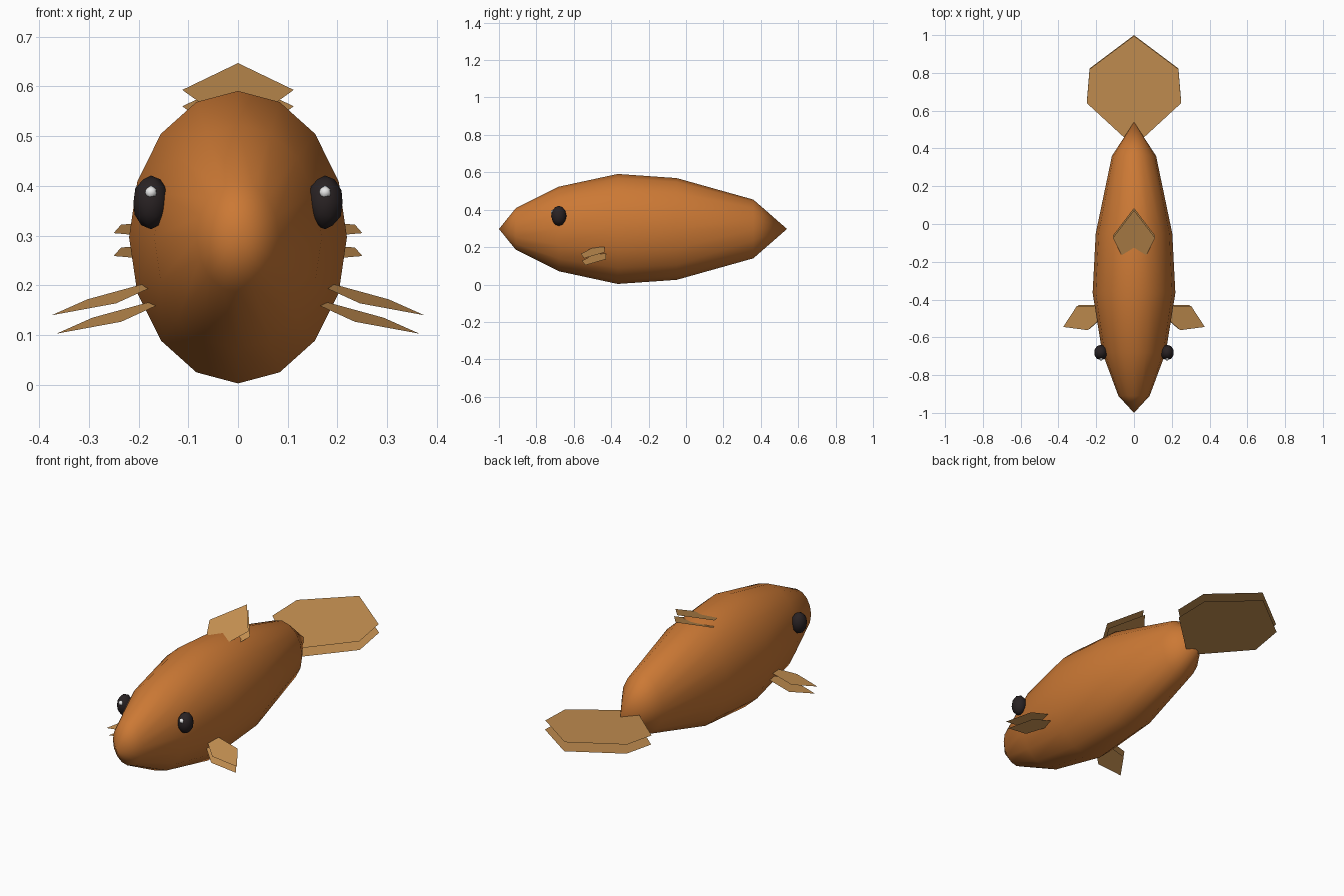
import bpy
import bmesh
import math
from mathutils import Vector

if "Cube" in bpy.data.objects:
    bpy.data.objects.remove(bpy.data.objects["Cube"])


def material(name, rgb):
    m = bpy.data.materials.new(name)
    m.diffuse_color = (*rgb, 1)
    m.use_nodes = True
    m.node_tree.nodes["Principled BSDF"].inputs["Base Color"].default_value = m.diffuse_color
    return m


ORANGE = material("orange_skin", (0.60, 0.19, 0.035))
TAN = material("tan_fin", (0.57, 0.285, 0.085))
DARK = material("dark_eye", (0.022, 0.016, 0.017))
WHITE = material("white_glint", (0.8, 0.8, 0.8))


def finish(name, bm, mat, smooth=False):
    mesh = bpy.data.meshes.new(name)
    bm.to_mesh(mesh)
    bm.free()
    mesh.materials.append(mat)
    for p in mesh.polygons:
        p.use_smooth = smooth
    obj = bpy.data.objects.new(name, mesh)
    bpy.context.collection.objects.link(obj)
    return obj


def body():
    # rings along y: position and half height, narrowed sideways
    profile = [(-0.91, 0.111), (-0.68, 0.226), (-0.365, 0.294),
               (-0.05, 0.272), (0.36, 0.157)]
    sides, zc, narrow = 16, 0.297, 0.745
    bm = bmesh.new()
    rings = []
    for y, r in profile:
        angles = [2 * math.pi * i / sides for i in range(sides)]
        rings.append([bm.verts.new((r * narrow * math.cos(a), y,
                                    zc + r * math.sin(a))) for a in angles])
    nose = bm.verts.new((0, -1, zc))
    end = bm.verts.new((0, 0.54, zc))
    for i in range(sides):
        j = (i + 1) % sides
        for a, b in zip(rings, rings[1:]):
            bm.faces.new((a[i], a[j], b[j], b[i]))
        bm.faces.new((nose, rings[0][j], rings[0][i]))
        bm.faces.new((end, rings[-1][i], rings[-1][j]))
    bmesh.ops.recalc_face_normals(bm, faces=bm.faces)
    finish("body", bm, ORANGE, True)


def sheets(name, points, offset):
    # a fin is a pair of thin parallel sheets
    bm = bmesh.new()
    for k in (0, 1):
        face = [bm.verts.new(Vector(p) + k * Vector(offset)) for p in points]
        bm.faces.new(face)
    bmesh.ops.recalc_face_normals(bm, faces=bm.faces)
    for f in bm.faces:
        if f.normal.z < 0:
            f.normal_flip()
    finish(name, bm, TAN)


def symmetric_fin(name, tip, sides, root, z0, slope, offset):
    # outline mirrored in x, lying on a plane that rises with y
    outline = [(0, tip)] + sides + [(0, root)] + [(-x, y) for x, y in reversed(sides)]
    sheets(name, [(x, y, z0 + slope * (y - tip)) for x, y in outline], offset)


def ball(name, centre, radii, mat, detail):
    bm = bmesh.new()
    bmesh.ops.create_icosphere(bm, subdivisions=detail, radius=1)
    bmesh.ops.scale(bm, vec=radii, verts=bm.verts)
    bmesh.ops.translate(bm, vec=centre, verts=bm.verts)
    finish(name, bm, mat, True)


body()
symmetric_fin("tail_fin", 0.996, [(0.235, 0.82), (0.25, 0.64)], 0.41,
              0.339, 0.095, (0, 0.004, -0.046))
symmetric_fin("back_fin", 0.073, [(0.112, -0.074), (0.068, -0.16)], -0.20,
              0.647, 0.367, (0, 0.012, -0.033))

# paired side fins, eyes and eye glints
for s, side in ((1, "right"), (-1, "left")):
    outline = [(0.375, -0.545, 0.140), (0.303, -0.435, 0.172),
               (0.190, -0.435, 0.203), (0.140, -0.470, 0.212),
               (0.245, -0.562, 0.164)]
    sheets(side + "_side_fin", [(s * x, y, z) for x, y, z in outline],
           (-s * 0.010, 0.006, -0.037))
    ball(side + "_eye", (s * 0.175, -0.68, 0.367), (0.037, 0.041, 0.054), DARK, 2)
    ball(side + "_eye_glint", (s * 0.175, -0.711, 0.387),
         (0.014, 0.013, 0.014), WHITE, 1)
